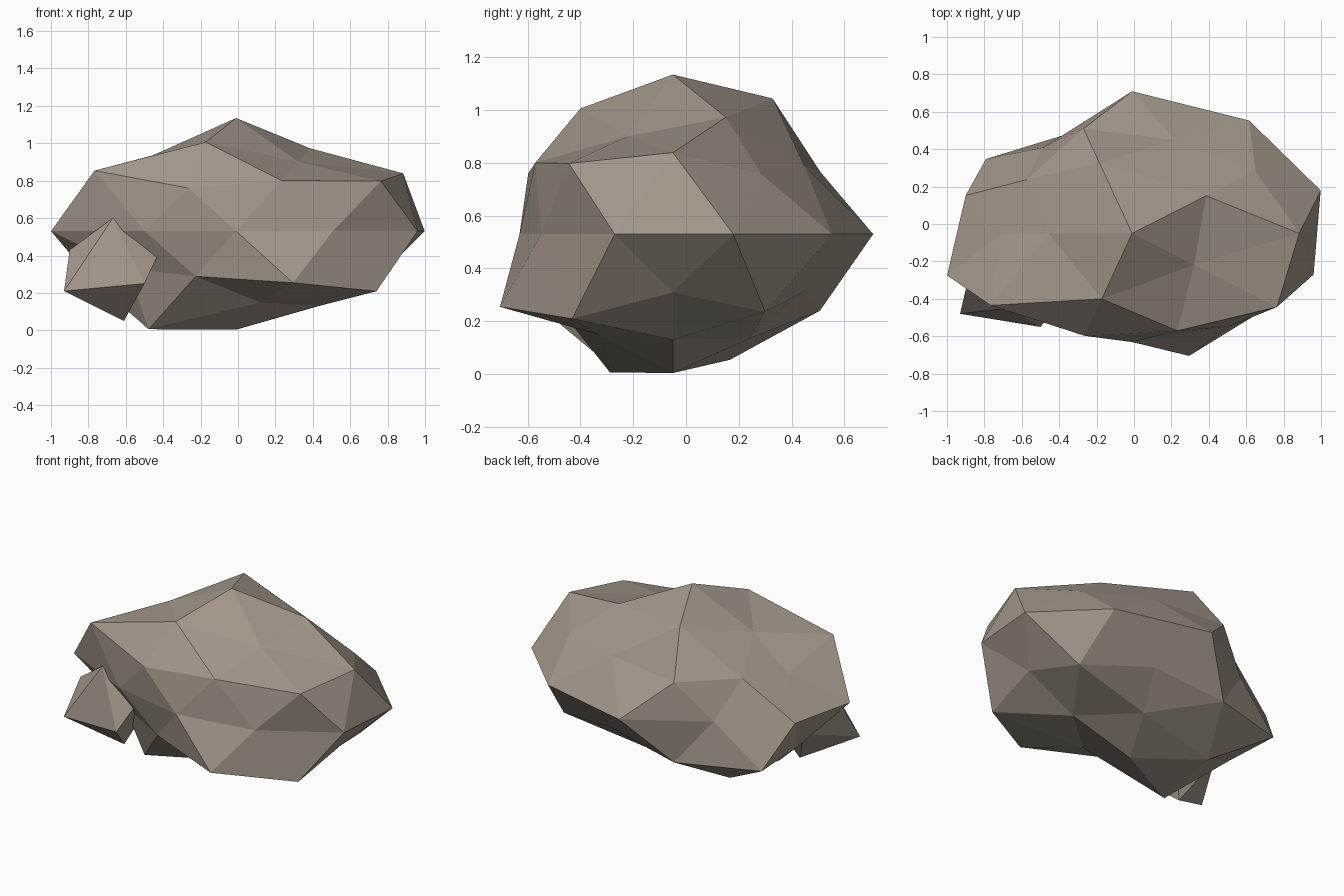
import bpy, bmesh, math
from mathutils import Matrix, Vector

cube = bpy.data.objects.get("Cube")
if cube:
    bpy.data.objects.remove(cube, do_unlink=True)

# Stone material
stone = bpy.data.materials.new("warm_grey_stone")
stone.use_nodes = True
colour = (0.37, 0.31, 0.255, 1)
stone.diffuse_color = colour
bsdf = stone.node_tree.nodes["Principled BSDF"]
bsdf.inputs["Base Color"].default_value = colour
bsdf.inputs["Roughness"].default_value = 0.9


def finish(bm, name):
    bmesh.ops.recalc_face_normals(bm, faces=bm.faces)
    mesh = bpy.data.meshes.new(name)
    bm.to_mesh(mesh)
    bm.free()
    mesh.materials.append(stone)
    obj = bpy.data.objects.new(name, mesh)
    bpy.context.collection.objects.link(obj)
    return obj


# Main boulder: each ring of a stretched icosphere is pushed in or out,
# listed from top to bottom, counter-clockwise from +x within a ring
rings = [
    [1.08],
    [0.93, 1.08, 0.85, 1.0, 0.78],
    [1.05, 0.88, 0.82, 1.1, 0.92],
    [0.91, 0.94, 0.78, 0.92, 1.07],
    [1.06, 1.065, 1.085, 0.81, 0.936, 1.04, 0.83, 0.83, 0.88, 1.02],
    [0.88, 0.85, 1.08, 0.8, 1.1],
    [1.0, 0.985, 0.9, 0.82, 1.09],
    [0.84, 0.83, 1.0, 1.1, 0.8],
    [0.94],
]
push = [r for ring in rings for r in ring]
size = Vector((1.0, 0.7, 0.56))
centre = Vector((-0.01, -0.05, 0.53))

bm = bmesh.new()
bmesh.ops.create_icosphere(bm, subdivisions=2, radius=1,
                           matrix=Matrix.Rotation(math.pi, 4, 'Z'))


def ring_order(v):
    angle = math.degrees(math.atan2(v.co.y, v.co.x))
    return (-round(v.co.z, 2), round(angle) % 360)


for v, r in zip(sorted(bm.verts, key=ring_order), push):
    v.co = centre + v.co * size * r
finish(bm, "boulder")

# Small stone wedged into the hollow at the front
corners = [(-.93, -.48, .21), (-.5, -.55, .25), (-.61, -.31, .05),
           (-.67, -.45, .6), (-.43, -.46, .4), (-.9, -.35, .43),
           (-.75, -.15, .3), (-.5, -.2, .3)]
bm = bmesh.new()
for c in corners:
    bm.verts.new(c)
bmesh.ops.convex_hull(bm, input=bm.verts)
finish(bm, "small_stone")
